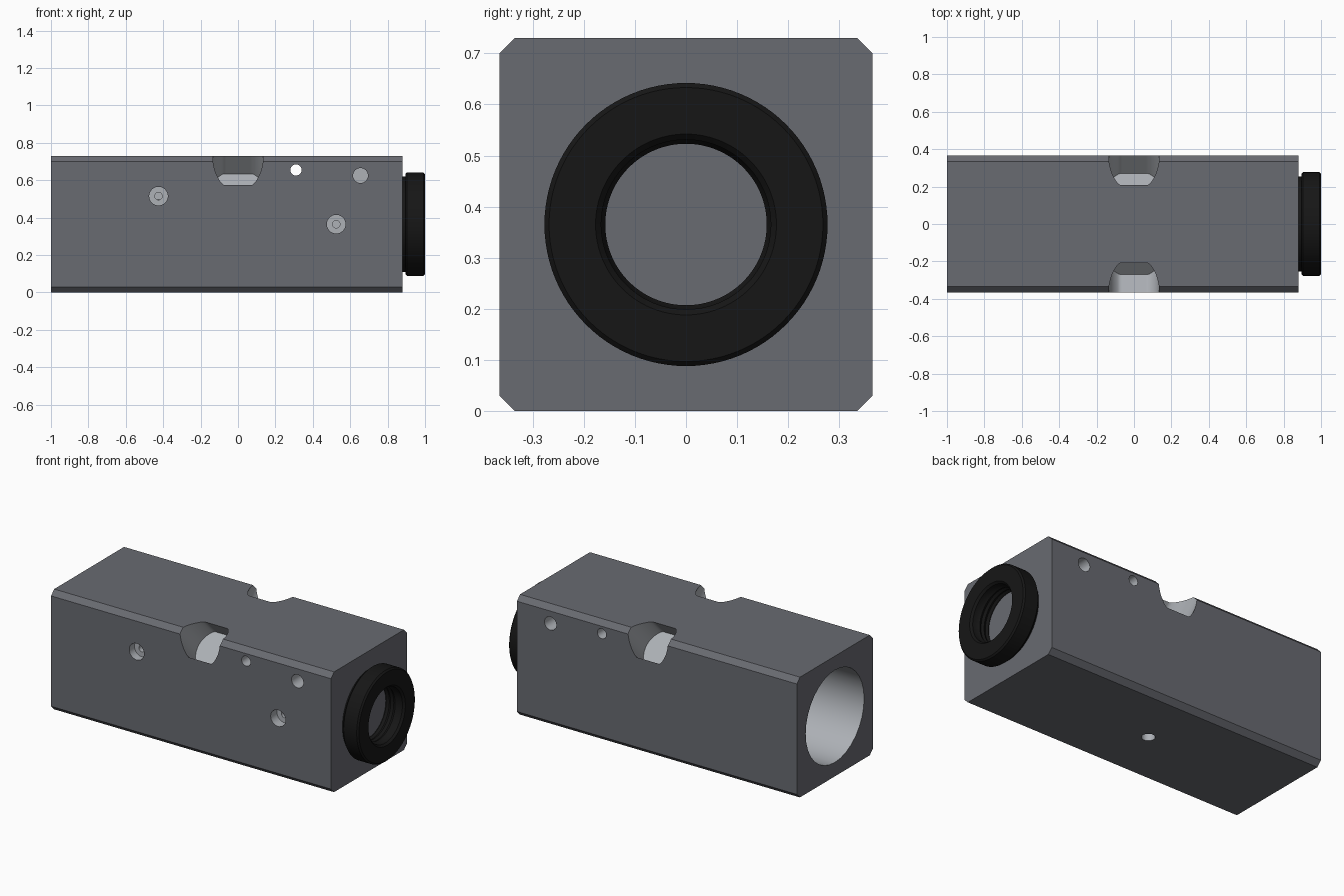
import bpy, bmesh, math
from mathutils import Vector, Matrix

if "Cube" in bpy.data.objects:
    bpy.data.objects.remove(bpy.data.objects["Cube"])


def material(name, col):
    m = bpy.data.materials.new(name)
    m.diffuse_color = (*col, 1)
    m.use_nodes = True
    m.node_tree.nodes["Principled BSDF"].inputs["Base Color"].default_value = m.diffuse_color
    return m


DARK = material("anodised_grey", (0.14, 0.145, 0.165))
BLACK = material("black", (0.008, 0.008, 0.008))
BARE = material("bare_metal", (0.42, 0.44, 0.47))
H, C = 0.365, 0.03          # half width of the block, chamfer
X0, X1 = -1.0, 0.88         # block ends


def make(name, bm, mat):
    bmesh.ops.recalc_face_normals(bm, faces=bm.faces)
    me = bpy.data.meshes.new(name)
    bm.to_mesh(me)
    bm.free()
    me.materials.append(mat)
    ob = bpy.data.objects.new(name, me)
    bpy.context.collection.objects.link(ob)
    return ob


def smooth(ob):
    bpy.ops.object.select_all(action='DESELECT')
    ob.select_set(True)
    bpy.context.view_layer.objects.active = ob
    bpy.ops.object.shade_smooth_by_angle(angle=math.radians(30))


# Chamfered block: octagon section extruded along x
bm = bmesh.new()
sec = [(-H + C, 0), (H - C, 0), (H, C), (H, 2*H - C),
       (H - C, 2*H), (-H + C, 2*H), (-H, 2*H - C), (-H, C)]
face = bm.faces.new([bm.verts.new((X0, y, z)) for y, z in sec])
ext = bmesh.ops.extrude_face_region(bm, geom=[face])
bmesh.ops.translate(bm, vec=(X1 - X0, 0, 0),
                    verts=[v for v in ext['geom'] if isinstance(v, bmesh.types.BMVert)])
body = make("housing_block", bm, DARK)


def cut(p, q, r, n=32, flat=None):
    """Cut a round hole from p to q; flat clamps the section to a flatted circle."""
    p, q = Vector(p), Vector(q)
    zax = (q - p).normalized()
    xax = Vector((0, 1, 0)) if abs(zax.x) > 0.5 else Vector((1, 0, 0))
    yax = zax.cross(xax)
    bm = bmesh.new()
    bmesh.ops.create_cone(bm, cap_ends=True, segments=n, radius1=r, radius2=r,
                          depth=(q - p).length)
    if flat:
        for v in bm.verts:
            v.co.y = max(-flat, min(flat, v.co.y))
    rot = Matrix((xax, yax, zax)).transposed().to_4x4()
    bm.transform(Matrix.Translation((p + q) / 2) @ rot)
    tool = make("cutter", bm, BARE)
    tool.hide_render = True
    mod = body.modifiers.new("cut", 'BOOLEAN')
    mod.operation, mod.solver, mod.object = 'DIFFERENCE', 'EXACT', tool
    mod.material_mode = 'TRANSFER'
    bpy.context.view_layer.objects.active = body
    bpy.ops.object.modifier_apply(modifier=mod.name)
    bpy.data.objects.remove(tool)


E = 0.05  # overshoot outside the block


def front(x, z, r, depth):
    cut((x, -H - E, z), (x, -H + depth, z), r)


def back(x, z, r, depth):
    cut((x, H + E, z), (x, H - depth, z), r)


def top(x, y, r, depth):
    cut((x, y, 2*H + E), (x, y, 2*H - depth), r)


def left(y, z, r, depth):
    cut((X0 - E, y, z), (X0 + depth, y, z), r)


# Stepped main bore with a retaining groove
left(0, H, 0.137, 2.0)
left(0, H, 0.28, 0.75)
left(0, H, 0.298, 0.16)
cut((-0.80, 0, H), (-0.78, 0, H), 0.298, 64)
cut((0.6, 0, H), (X1 + E, 0, H), 0.2, 64)

# Flatted pockets across the four long edges, and the bolt holes leading to them
for sy in (-1, 1):
    for sz in (-1, 1):
        d = Vector((0, sy, sz)).normalized()
        edge = Vector((0, sy * H, H + sz * H))
        cut(edge - d * 0.245, edge + d * 0.2, 0.135, 64, 0.11)
        left(sy * 0.277, H + sz * 0.28, 0.062, 0.98)

# Small holes in the two ends
for y, z in ((0.148, 0.32), (-0.148, -0.32), (-0.32, 0.148)):
    left(y, H + z, 0.027, 0.15)
for s in (-1, 1):
    cut((X1 + E, s * 0.262, H + s * 0.262), (X1 - 0.15, s * 0.262, H + s * 0.262), 0.027)

# Front and back holes
front(-0.425, 0.515, 0.05, 0.05)
front(-0.425, 0.515, 0.02, 0.12)
front(0.525, H, 0.05, 0.06)
front(0.525, H, 0.02, 0.3)
front(0.31, 0.655, 0.03, 0.9)
front(0.655, 0.625, 0.04, 0.3)
back(0.655, 0.625, 0.04, 0.3)

# Top and bottom holes
top(-0.705, 0, 0.04, 0.05)
top(-0.1, 0, 0.037, 0.15)
cut((-0.1, 0, -E), (-0.1, 0, 0.15), 0.037)
top(0.31, -0.31, 0.018, 0.9)
for y in (-0.193, 0.197):
    top(0.265, y, 0.082, 0.12)
    top(0.265, y, 0.05, 0.9)
smooth(body)

# Black threaded mount ring, turned about the x axis
prof = [(0.62, 0.198), (0.88, 0.198), (0.88, 0.255), (0.895, 0.255), (0.895, 0.268),
        (0.904, 0.277), (0.991, 0.277), (1.0, 0.268), (1.0, 0.177), (0.988, 0.166)]
for i in range(5):          # internal thread ridges
    x = 0.96 - i * 0.03
    prof += [(x, 0.166), (x - 0.015, 0.158)]
prof += [(0.8, 0.166), (0.8, 0.137), (0.62, 0.137)]
bm = bmesh.new()
N = 96
rings = [[bm.verts.new((x, r * math.cos(2*math.pi*k/N), H + r * math.sin(2*math.pi*k/N)))
          for k in range(N)] for x, r in prof]
for a, b in zip(rings, rings[1:] + rings[:1]):
    for k in range(N):
        j = (k + 1) % N
        bm.faces.new((a[k], a[j], b[j], b[k]))
smooth(make("mount_ring", bm, BLACK))
